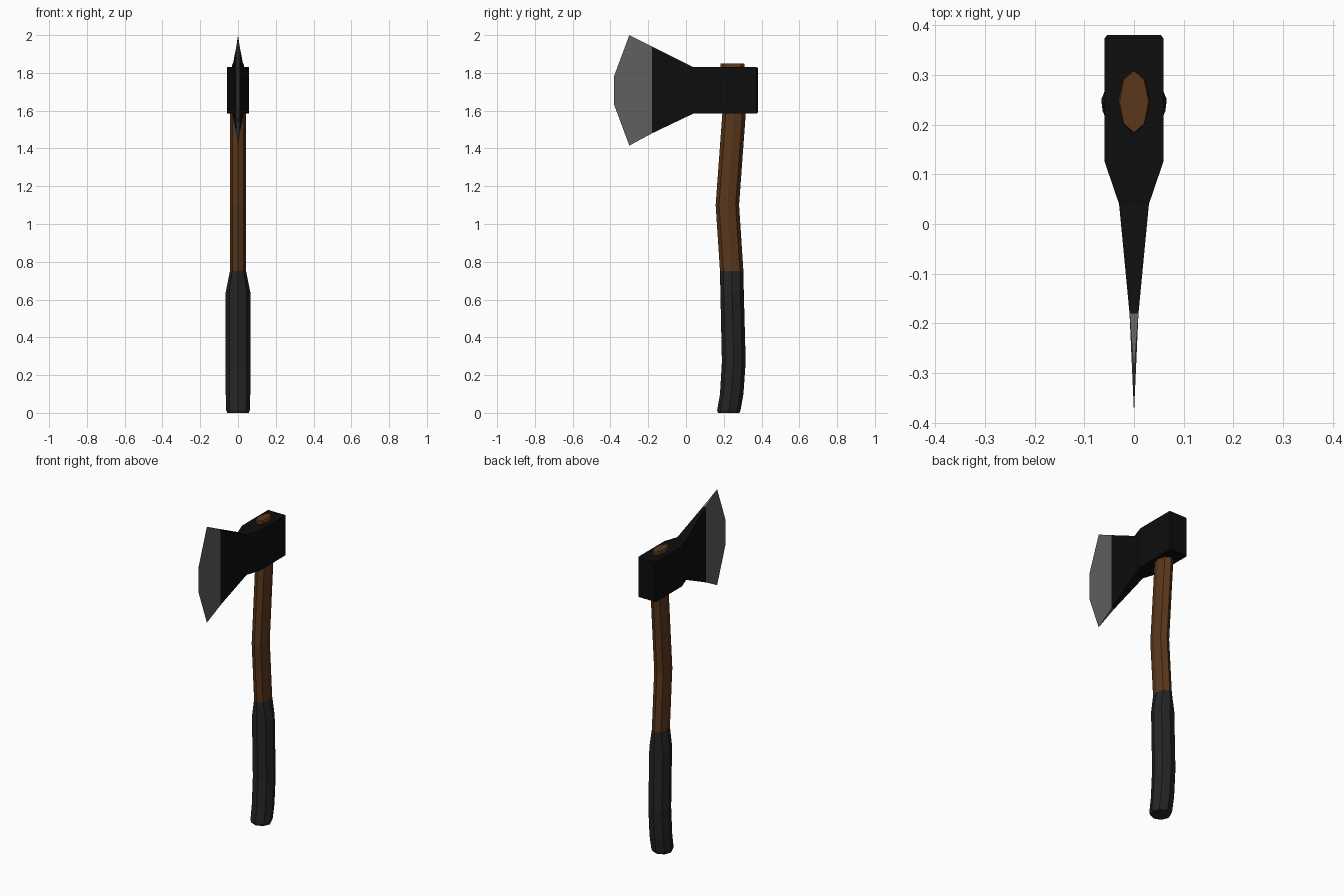
import bpy, math

if "Cube" in bpy.data.objects:
    bpy.data.objects.remove(bpy.data.objects["Cube"])


def material(name, rgb):
    m = bpy.data.materials.new(name)
    m.diffuse_color = (*rgb, 1)
    m.use_nodes = True
    m.node_tree.nodes["Principled BSDF"].inputs["Base Color"].default_value = m.diffuse_color
    return m


def build(name, verts, faces, mat):
    me = bpy.data.meshes.new(name)
    me.from_pydata(verts, [], faces)
    me.materials.append(mat)
    me.update()
    ob = bpy.data.objects.new(name, me)
    bpy.context.collection.objects.link(ob)
    return ob


def loft(name, rings, mat, cap_start=True, cap_end=True):
    """Join rings of equal vertex count into a skin."""
    n = len(rings[0])
    verts = [v for r in rings for v in r]
    faces = [(k * n + i, k * n + (i + 1) % n, (k + 1) * n + (i + 1) % n, (k + 1) * n + i)
             for k in range(len(rings) - 1) for i in range(n)]
    if cap_start:
        faces.append(tuple(reversed(range(n))))
    if cap_end:
        faces.append(tuple(range(len(verts) - n, len(verts))))
    return build(name, verts, faces, mat)


def octagon(z, y, rx, ry):
    return [(rx * math.cos(a), y + ry * math.sin(a), z)
            for a in (i * math.pi / 4 for i in range(8))]


def rectangle(y, hx, z0, z1):
    return [(-hx, y, z0), (-hx, y, z1), (hx, y, z1), (hx, y, z0)]


wood = material("wood", (0.10, 0.038, 0.011))
rubber = material("rubber", (0.018, 0.018, 0.018))
black = material("black_steel", (0.004, 0.004, 0.004))
steel = material("bare_steel", (0.115, 0.115, 0.115))

# Rubber grip: z, centre y, x radius, y radius
grip = [(0, 0.226, 0.057, 0.057), (0.015, 0.227, 0.063, 0.062), (0.10, 0.242, 0.065, 0.062),
        (0.27, 0.253, 0.065, 0.063), (0.64, 0.244, 0.065, 0.062), (0.75, 0.242, 0.043, 0.062)]
loft("grip", [octagon(*s) for s in grip], rubber)

# Wooden handle, running through the eye of the head
shaft = [(0.75, 0.242, 0.043, 0.062), (1.10, 0.219, 0.043, 0.062),
         (1.58, 0.254, 0.043, 0.062), (1.60, 0.254, 0.043, 0.062),
         (1.84, 0.246, 0.032, 0.064), (1.85, 0.246, 0.029, 0.062)]
loft("handle", [octagon(*s) for s in shaft], wood)

# Axe head from poll to cheek: y, half width, bottom z, top z
head = [(0.38, 0.054, 1.59, 1.825), (0.374, 0.059, 1.585, 1.83), (0.125, 0.059, 1.585, 1.83),
        (0.04, 0.03, 1.585, 1.83), (-0.18, 0.009, 1.48, 1.94)]
loft("axe_head", [rectangle(*s) for s in reversed(head)], black, cap_start=False)

# Sharpened bit: cheek line on both sides meeting at the cutting edge
edge = [(-0.30, 1.415), (-0.38, 1.63), (-0.38, 1.785), (-0.30, 2.0)]
cheek_z = [1.48, 1.63, 1.785, 1.94]
verts = ([(-0.009, -0.18, z) for z in cheek_z] + [(0, y, z) for y, z in edge]
         + [(0.009, -0.18, z) for z in cheek_z])
faces = [(i, i + 1, i + 5, i + 4) for i in range(3)]
faces += [(i + 8, i + 4, i + 5, i + 9) for i in range(3)]
faces += [(0, 4, 8), (3, 11, 7)]
build("cutting_bit", verts, faces, steel)
